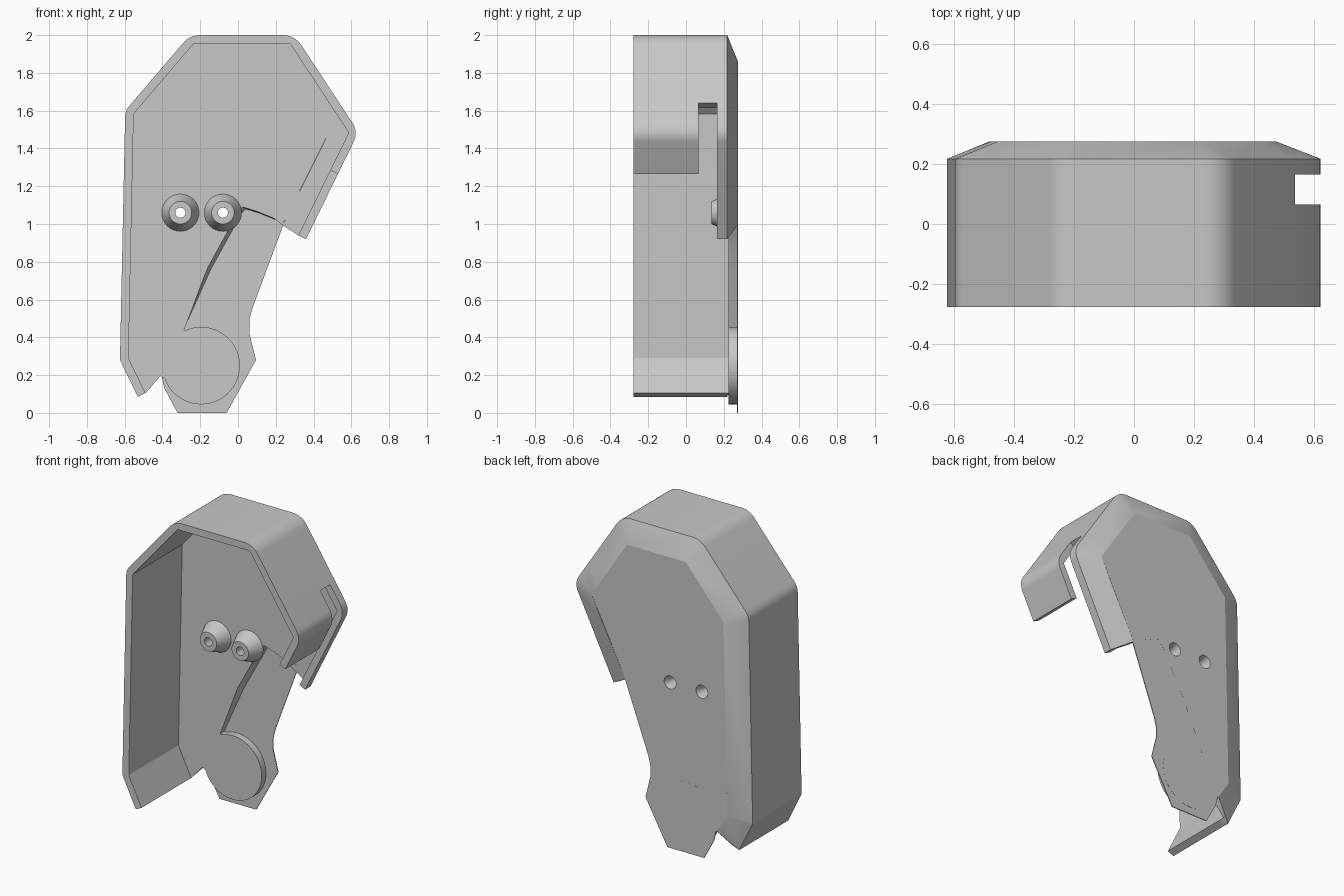
import bpy, bmesh, math
from mathutils import Vector

cube = bpy.data.objects.get("Cube")
if cube:
    bpy.data.objects.remove(cube, do_unlink=True)

SHADE = (0.58, 0.58, 0.58, 1)
grey = bpy.data.materials.new("plain_grey")
grey.use_nodes = True
grey.diffuse_color = SHADE
grey.node_tree.nodes["Principled BSDF"].inputs["Base Color"].default_value = SHADE

EDGE, BACK, FLOOR = 0.218, 0.275, 0.225
LEVELS = [-0.277, 0.065, 0.165, EDGE]
WALL, CHAMFER = 0.045, 0.14


def finish(name, bm):
    bmesh.ops.recalc_face_normals(bm, faces=bm.faces)
    mesh = bpy.data.meshes.new(name)
    bm.to_mesh(mesh)
    bm.free()
    mesh.materials.append(grey)
    obj = bpy.data.objects.new(name, mesh)
    bpy.context.collection.objects.link(obj)
    return obj


def loft(name, rings, closed=False):
    """Join rings of (outline, y); cap the ends, or close the loop of rings."""
    bm = bmesh.new()
    loops = [[bm.verts.new((x, y, z)) for x, z in outline] for outline, y in rings]
    for a, b in zip(loops, loops[1:] + (loops[:1] if closed else [])):
        for k in range(len(a)):
            m = (k + 1) % len(a)
            bm.faces.new((a[k], a[m], b[m], b[k]))
    if not closed:
        bm.faces.new(loops[0])
        bm.faces.new(loops[-1])
    return finish(name, bm)


def select(obj):
    bpy.ops.object.select_all(action="DESELECT")
    obj.select_set(True)
    bpy.context.view_layer.objects.active = obj


def cut(obj, cutter):
    cutter.hide_render = True
    mod = obj.modifiers.new("cut", "BOOLEAN")
    mod.operation, mod.solver, mod.object = "DIFFERENCE", "EXACT", cutter
    select(obj)
    bpy.ops.object.modifier_apply(modifier=mod.name)
    bpy.data.objects.remove(cutter, do_unlink=True)


def circle(cx, cz, r, start=0, end=360, n=32):
    angles = [math.radians(start + (end - start) * i / n) for i in range(n)]
    return [(cx + r * math.cos(a), cz + r * math.sin(a)) for a in angles]


# Wall path, clockwise from the lower left end to the right end
path = [Vector(p) for p in [(-0.53, 0.085), (-0.625, 0.28), (-0.597, 1.60), (-0.255, 2.0),
                            (0.30, 2.0), (0.638, 1.487), (0.36, 0.92)]]
radii = [0, 0.05, 0.1, 0.118, 0.118, 0.1, 0]
LAST = len(path) - 1


def normal(i):
    d = (path[i + 1] - path[i]).normalized()
    return Vector((d.y, -d.x))


def inset(i, dist):
    if i in (0, LAST):
        return path[i] + normal(min(i, LAST - 1)) * dist
    a, b = normal(i - 1), normal(i)
    return path[i] + (a + b) * dist / (1 + a.dot(b))


def fillet(i, steps=8):
    if not radii[i]:
        return [path[i]]
    a, b = normal(i - 1), normal(i)
    centre = inset(i, radii[i])
    return [centre - a.lerp(b, k / steps).normalized() * radii[i] for k in range(steps + 1)]


rim = [inset(i, CHAMFER) for i in range(len(path))]
rim[0], rim[LAST] = Vector((-0.41, 0.195)), Vector((0.235, 0.995))

# Wall sections (outer, inner, rim), with extra ones where the slot and opening start
sections, starts = [], {}
for i in range(len(path)):
    sections += [(p, inset(i, WALL), rim[i]) for p in fillet(i)]
    for part, segment, height in (("slot", 4, 1.64), ("opening", 5, 1.265)):
        if segment == i:
            t = (path[i].y - height) / (path[i].y - path[i + 1].y)
            p = path[i].lerp(path[i + 1], t)
            starts[part] = len(sections)
            sections.append((p, p + normal(i) * WALL, p + normal(i) * CHAMFER))


def solid(j, layer):
    """Whether the wall fills the segment after section j in a depth layer."""
    if not 0 <= j < len(sections) - 1:
        return False
    return layer == 2 or j < starts["opening" if layer == 0 else "slot"]


# Side wall with its slot, opening and chamfered back edge
bm = bmesh.new()
corners = {}


def face(*points):
    verts = []
    for p, y in points:
        key = (round(p.x, 5), round(y, 5), round(p.y, 5))
        if key not in corners:
            corners[key] = bm.verts.new(key)
        if corners[key] not in verts:
            verts.append(corners[key])
    if len(verts) > 2:
        bm.faces.new(verts)


for j in range(len(sections) - 1):
    (o, i, r), (o2, i2, r2) = sections[j], sections[j + 1]
    for layer in range(3):
        if not solid(j, layer):
            continue
        y0, y1 = LEVELS[layer], LEVELS[layer + 1]
        deep = FLOOR if layer == 2 else y1
        face((o, y0), (o2, y0), (o2, y1), (o, y1))
        face((i, y0), (i2, y0), (i2, deep), (i, deep))
        if layer == 0 or not solid(j, layer - 1):
            face((o, y0), (o2, y0), (i2, y0), (i, y0))
        if layer < 2 and not solid(j, layer + 1):
            face((o, y1), (o2, y1), (i2, y1), (i, y1))
        for step, (a, b, c) in ((-1, (o, i, r)), (1, (o2, i2, r2))):
            if not solid(j + step, layer):
                face((a, y0), (a, y1), (b, deep), (b, y0))
                if layer == 2:
                    face((a, EDGE), (c, BACK), (c, FLOOR), (b, FLOOR))
    face((o, EDGE), (o2, EDGE), (r2, BACK), (r, BACK))
    face((i, FLOOR), (i2, FLOOR), (r2, FLOOR), (r, FLOOR))
wall = finish("side_wall", bm)

# Floor with a sloping step and a round pad at its lower end
edge = [tuple(p) for p in rim]
step = [(0.19, 1.03), (0.1, 1.067), (0.025, 1.09), (0.005, 1.07), (-0.16, 0.77)]
step_foot = [(x + 0.018, z - 0.012) for x, z in step]
pad = [(-0.285, 0.44)] + circle(-0.195, 0.25, 0.205, 113, -167, 40)
floor = loft("floor_plate", [(edge + step + pad, FLOOR), (edge + step_foot + pad, BACK)])

# Thin plate below the step
lower = [(0.24, 0.995), (0.075, 0.55), (0.06, 0.49), (0.06, 0.42), (0.095, 0.28),
         (-0.06, 0), (-0.32, 0), (-0.39, 0.13), (-0.405, 0.2),
         (-0.3, 0.5), (-0.02, 1.12), (0.15, 1.12)]
thin = loft("lower_plate", [(lower, 0.269), (lower, 0.2745)])

# Two hollow conical bosses, with holes through the floor
bosses = []
for side, cx in (("right", -0.305), ("left", -0.08)):
    hole = circle(cx, 1.06, 0.042)
    for plate in (floor, thin):
        cut(plate, loft("hole_cutter", [(hole, 0.1), (hole, 0.4)]))
    profile = [(0.1, 0.228), (0.06, 0.135), (0.027, 0.135), (0.027, 0.225), (0.042, 0.2745)]
    bosses.append(loft(side + "_boss", [(circle(cx, 1.06, r), y) for r, y in profile], True))

for obj in [wall, floor, thin] + bosses:
    select(obj)
    bpy.ops.object.shade_smooth_by_angle(angle=math.radians(25))
